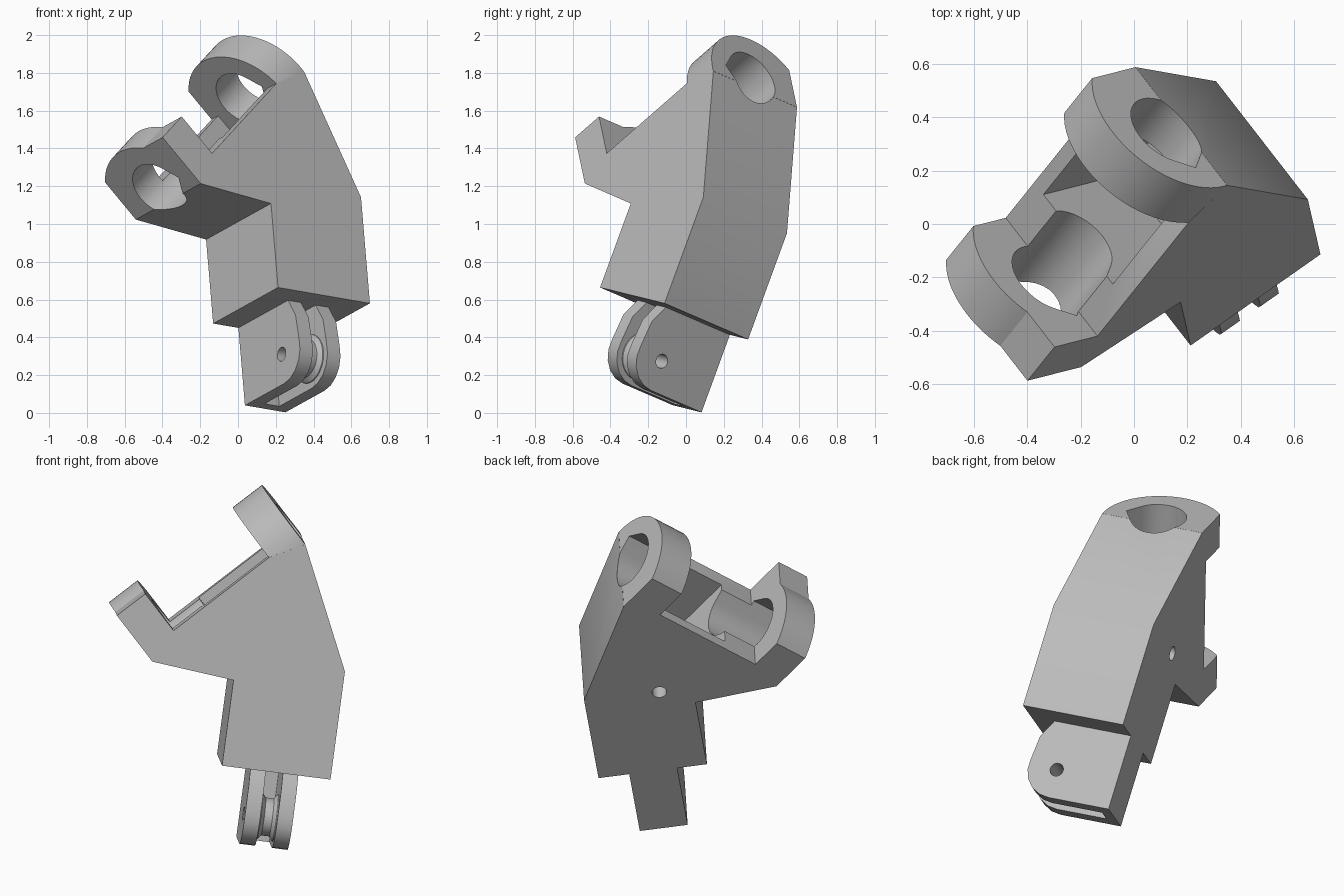
import bpy, bmesh, math
from mathutils import Matrix, Vector

cube = bpy.data.objects.get("Cube")
if cube:
    bpy.data.objects.remove(cube, do_unlink=True)

mat = bpy.data.materials.new("plain grey")
mat.use_nodes = True
grey = (0.5, 0.5, 0.5, 1)
mat.diffuse_color = grey
mat.node_tree.nodes["Principled BSDF"].inputs["Base Color"].default_value = grey

R2 = math.sqrt(2)
DEPTH = 0.592


# Mappings from profile coordinates plus extrusion depth to the bracket frame
def side(a, c, b):            # profile of the body, extruded through its thickness
    return (a, b, c)


def across(b, h, s):          # section across the 45 degree axle, extruded along it
    return ((s - h) / R2, b, (s + h) / R2)


def tab(b, c, a):             # profile of the hinge tab, extruded across it
    return (a, b, c)


def diagonal(s, h):
    return ((s - h) / R2, (s + h) / R2)


def loft(name, rings, place):
    bm = bmesh.new()
    loops = [[bm.verts.new(place(p, q, d)) for p, q in pts] for pts, d in rings]
    for lo, hi in zip(loops, loops[1:]):
        n = len(lo)
        for i in range(n):
            j = (i + 1) % n
            bm.faces.new((lo[i], lo[j], hi[j], hi[i]))
    bm.faces.new(loops[0][::-1])
    bm.faces.new(loops[-1])
    bmesh.ops.recalc_face_normals(bm, faces=bm.faces)
    me = bpy.data.meshes.new(name)
    bm.to_mesh(me)
    bm.free()
    me.materials.append(mat)
    ob = bpy.data.objects.new(name, me)
    bpy.context.collection.objects.link(ob)
    return ob


def prism(name, pts, lo, hi, place):
    return loft(name, [(pts, lo), (pts, hi)], place)


def arc(centre, r, start, end, n):
    angles = [math.radians(start + (end - start) * i / n) for i in range(n + 1)]
    return [(centre[0] + r * math.cos(t), centre[1] + r * math.sin(t)) for t in angles]


def ring(centre, r, n=32):
    return arc(centre, r, 0, 360, n)[:-1]


def rect(x0, x1, y0, y1):
    return [(x0, y0), (x1, y0), (x1, y1), (x0, y1)]


def combine(target, other, operation):
    mod = target.modifiers.new("combine", "BOOLEAN")
    mod.operation = operation
    mod.solver = "EXACT"
    mod.object = other
    other.hide_render = True
    bpy.context.view_layer.objects.active = target
    bpy.ops.object.modifier_apply(modifier=mod.name)
    bpy.data.objects.remove(other, do_unlink=True)


# Body with a deep pocket in the sloping channel
outline = [(0, 0), (0.6, 0), (0.6, 0.6), diagonal(1.102, 0.689), diagonal(0.9, 0.754),
           diagonal(0.046, 0.754), diagonal(0.046, 0.689), (0, 0.475)]
body = prism("bracket_body", outline, 0, DEPTH, side)
combine(body, prism("pocket_cutter", rect(0.084, 0.532, 0.28, 0.9), 0.447, 0.9, across),
        "DIFFERENCE")

# Rounded end flanges holding the axle
ROUND = (0.343, 0.711)
RAD = 0.343
end = math.degrees(math.acos((DEPTH - ROUND[0]) / RAD))
upper = [(DEPTH, 0.69), (0.001, 0.69)] + arc(ROUND, RAD, 180, end, 24)
combine(body, prism("upper_flange", upper, 0.9, 1.102, across), "UNION")
step = 180 - math.degrees(math.asin((1.01 - ROUND[1]) / RAD))
lower = [(DEPTH, 0.69), (0, 0.69), (0, 1.01)] + arc(ROUND, RAD, step, end, 18)
combine(body, prism("lower_flange", lower, 0.046, 0.242, across), "UNION")

# Teardrop axle bore through both flanges
bore = arc((0.295, 0.777), 0.157, -147, 147, 30) + [(0.108, 0.777)]
combine(body, prism("bore_cutter", bore, -0.1, 1.3, across), "DIFFERENCE")

# Small side hole into the pocket
combine(body, prism("side_hole_cutter", ring((0.185, 0.588), 0.04, 20), 0.4, 0.7, side),
        "DIFFERENCE")

# Hinge tab: two plates joined along the back, with a spool between
PIN = (0.235, -0.272)
tab_outline = ([(DEPTH, 0.02), (0.15, 0.02), (0.085, -0.1)]
               + arc(PIN, 0.166, 170, 270, 5) + [(DEPTH, -0.438)])
hinge = prism("hinge_tab", tab_outline, 0.165, 0.43, tab)
combine(hinge, prism("slot_cutter", rect(0, 0.53, -0.6, 0), 0.25, 0.345, tab), "DIFFERENCE")
profile = [(0.235, 0.135), (0.255, 0.13), (0.275, 0.105), (0.32, 0.105), (0.34, 0.13),
           (0.36, 0.135)]
spool = loft("spool", [(ring(PIN, r), a) for a, r in profile], tab)
combine(hinge, spool, "UNION")
combine(hinge, prism("pin_cutter", ring(PIN, 0.038, 20), 0, 0.6, tab), "DIFFERENCE")

# Tilt the finished bracket into place
u = Vector((0.811, 0.569, -0.14)).normalized()
v = Vector((-0.079, 0.343, 0.938))
t = v.cross(u).normalized()
v = u.cross(t)
frame = Matrix((u, t, v)).transposed().to_4x4()
frame.translation = (0.212, -0.455, 0.664)
for ob in (body, hinge):
    ob.data.transform(frame)
    bpy.ops.object.select_all(action="DESELECT")
    ob.select_set(True)
    bpy.context.view_layer.objects.active = ob
    bpy.ops.object.shade_smooth_by_angle(angle=math.radians(25))
